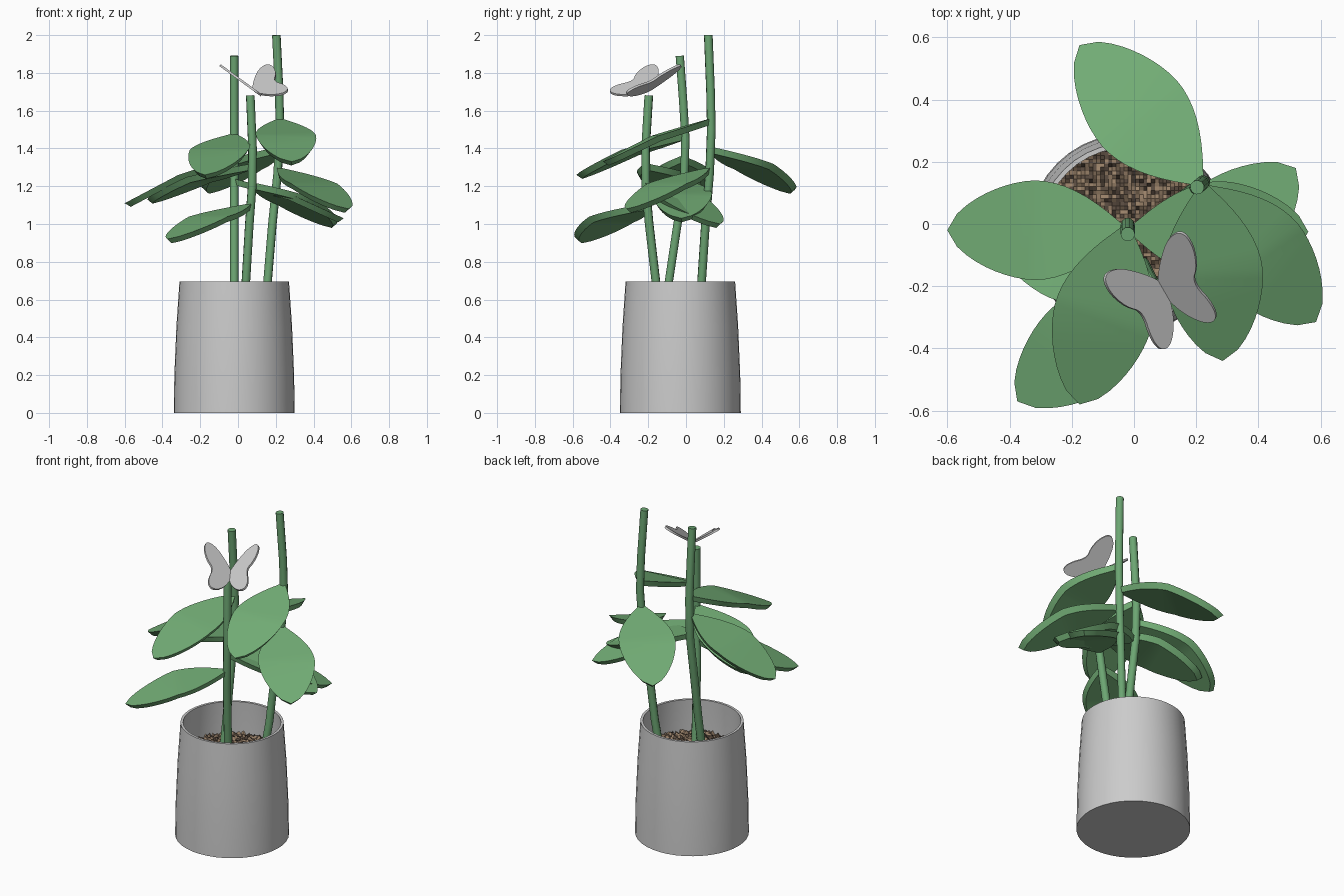
import bpy, bmesh, math, random
from mathutils import Vector

if "Cube" in bpy.data.objects:
    bpy.data.objects.remove(bpy.data.objects["Cube"])

random.seed(3)
CX, CY = -0.02, -0.03          # pot axis


def material(name, rgb):
    m = bpy.data.materials.new(name)
    m.diffuse_color = (*rgb, 1)
    m.use_nodes = True
    m.node_tree.nodes["Principled BSDF"].inputs["Base Color"].default_value = m.diffuse_color
    return m


green = material("leaf_green", (0.17, 0.42, 0.18))
stem_green = material("stem_green", (0.15, 0.38, 0.17))
soils = [material("soil_light", (0.32, 0.22, 0.14)), material("soil_dark", (0.10, 0.07, 0.05))]


def finish(bm, name, mats=(), smooth=None):
    bmesh.ops.recalc_face_normals(bm, faces=bm.faces[:])
    me = bpy.data.meshes.new(name)
    bm.to_mesh(me)
    bm.free()
    for m in mats:
        me.materials.append(m)
    ob = bpy.data.objects.new(name, me)
    bpy.context.collection.objects.link(ob)
    if smooth:
        bpy.ops.object.select_all(action='DESELECT')
        ob.select_set(True)
        bpy.context.view_layer.objects.active = ob
        bpy.ops.object.shade_smooth_by_angle(angle=math.radians(smooth))
    return ob


# Pot: lathed wall, open at the top
def make_pot(n=40):
    prof = [(0.32, 0), (0.317, 0.2), (0.306, 0.46), (0.29, 0.695),
            (0.275, 0.695), (0.285, 0.5), (0.285, 0.44)]
    bm = bmesh.new()
    rings = [[bm.verts.new((CX + r * math.cos(2 * math.pi * i / n),
                            CY + r * math.sin(2 * math.pi * i / n), z)) for i in range(n)]
             for r, z in prof]
    for a, b in zip(rings, rings[1:]):
        for i in range(n):
            j = (i + 1) % n
            bm.faces.new((a[i], a[j], b[j], b[i]))
    bm.faces.new(rings[0])
    bm.faces.new(rings[-1])
    finish(bm, "pot", smooth=35)


# Soil: rough grid trimmed to a disc, crumbs in two browns
def make_soil():
    bm = bmesh.new()
    bmesh.ops.create_grid(bm, x_segments=48, y_segments=48, size=0.3)
    bmesh.ops.delete(bm, geom=[v for v in bm.verts if v.co.length > 0.286], context='VERTS')
    for v in bm.verts:
        v.co += Vector((CX, CY, 0.5 + random.uniform(-0.012, 0.012)))
    for f in bm.faces:
        f.material_index = int(random.random() < 0.4)
    finish(bm, "soil", soils)


# Stem: round tube along a few points
def make_stem(name, pts):
    cu = bpy.data.curves.new(name, 'CURVE')
    cu.dimensions = '3D'
    cu.bevel_depth = 0.023
    cu.bevel_resolution = 3
    cu.use_fill_caps = True
    sp = cu.splines.new('POLY')
    sp.points.add(len(pts) - 1)
    for p, co in zip(sp.points, pts):
        p.co = (*co, 1)
    cu.materials.append(stem_green)
    bpy.context.collection.objects.link(bpy.data.objects.new(name, cu))


# Leaf: two flat halves creased across the middle, underside inset
def make_leaf(name, base, tip, half=0.16, n=9):
    base, tip = Vector(base), Vector(tip)
    axis = tip - base
    side = Vector((-axis.y, axis.x, 0)).normalized()
    up = axis.cross(side).normalized()

    def place(t, w, drop):
        lift = 0.025 * (1 - abs(2 * t - 1)) - drop
        return base + axis * t + side * w + up * lift

    right = []
    for i in range(2 * n + 1):
        s = i / n
        if i <= n:
            w = half * max(math.sin(math.pi / 2 * s), 0.03) ** 0.9
        else:
            w = half * max(1 - (s - 1) ** 1.7, 0) ** 0.65
        right.append((s / 2, w))
    bm = bmesh.new()
    layers = []
    for scale, drop in ((1, 0), (0.86, 0.032)):
        a = [bm.verts.new(place(0.5 + (t - 0.5) * (scale + 1) / 2, w * scale, drop)) for t, w in right]
        b = [bm.verts.new(place(0.5 + (t - 0.5) * (scale + 1) / 2, -w * scale, drop)) for t, w in right[:-1]]
        bm.faces.new(a[:n + 1] + b[n::-1])
        bm.faces.new(a[n:] + b[:n - 1:-1])
        layers.append(a + b[::-1])
    top, low = layers
    for i in range(len(top)):
        j = (i + 1) % len(top)
        bm.faces.new((top[i], top[j], low[j], low[i]))
    finish(bm, name, [green], smooth=25)


# Butterfly: one wing outline seen from above, laid on a tilted plane, then mirrored
def make_butterfly():
    outline = [(-.105, -.165), (-.06, -.14), (.01, -.155), (.06, -.175), (.085, -.19),
               (.108, -.235), (.123, -.31), (.115, -.385), (.085, -.41), (.05, -.37),
               (.022, -.28), (-.03, -.268), (-.085, -.22)]
    for _ in range(3):      # corner-cutting to round the outline
        new = []
        for p, q in zip(outline, outline[1:] + outline[:1]):
            p, q = Vector(p), Vector(q)
            new += [tuple(p * .75 + q * .25), tuple(p * .25 + q * .75)]
        outline = new
    pivot, n = Vector((0.111, -0.24, 0)), Vector((0.866, 0.5, 0))
    thick = Vector((0.587, 0, 0.81)) * 0.012
    for name, flip in (("left_wing", False), ("right_wing", True)):
        bm = bmesh.new()
        rings = []
        for off in (Vector(), thick):
            ring = []
            for x, y in outline:
                p = Vector((x, y, 1.68 - 0.73 * (x - 0.115))) + off
                if flip:
                    p -= 2 * n.dot(p - pivot) * n
                ring.append(bm.verts.new(p))
            bm.faces.new(ring)
            rings.append(ring)
        a, b = rings
        for i in range(len(a)):
            j = (i + 1) % len(a)
            bm.faces.new((a[i], a[j], b[j], b[i]))
        finish(bm, "butterfly_" + name, smooth=35)


make_pot()
make_soil()
make_stem("stem_middle", [(-.02, -.13, .47), (-.02, -.09, .7), (-.02, -.045, 1.0),
                          (-.02, -.01, 1.22), (-.02, -.003, 1.45), (-.02, -.015, 1.65), (-.02, -.033, 1.89)])
make_stem("stem_back", [(.125, .065, .47), (.157, .083, .7), (.182, .103, 1.0),
                        (.21, .125, 1.27), (.222, .134, 1.5), (.218, .13, 1.7), (.203, .118, 2.0)])
make_stem("stem_front", [(.025, -.125, .47), (.042, -.16, .7), (.06, -.195, 1.0),
                         (.075, -.213, 1.2), (.077, -.214, 1.4), (.065, -.197, 1.68)])

# Three leaves on each stem
leaves = {
    "middle": [((-.02, -.02, 1.36), (-.60, -.02, 1.11)),
               ((-.02, 0, 1.48), (-.175, -.58, 1.26)),
               ((-.02, -.02, 1.24), (.56, -.025, 1.03))],
    "back": [((.22, .125, 1.41), (-.175, .575, 1.18)),
             ((.222, .135, 1.56), (.285, -.44, 1.33)),
             ((.212, .125, 1.30), (.585, -.315, 1.08))],
    "front": [((.07, -.20, 1.11), (-.375, -.57, .92)),
              ((.075, -.21, 1.22), (.52, .18, 1.00)),
              ((.075, -.21, 1.32), (-.48, .025, 1.13))],
}
for stem, group in leaves.items():
    for i, (base, tip) in enumerate(group, 1):
        make_leaf(f"leaf_{stem}_{i}", base, tip)

make_butterfly()
